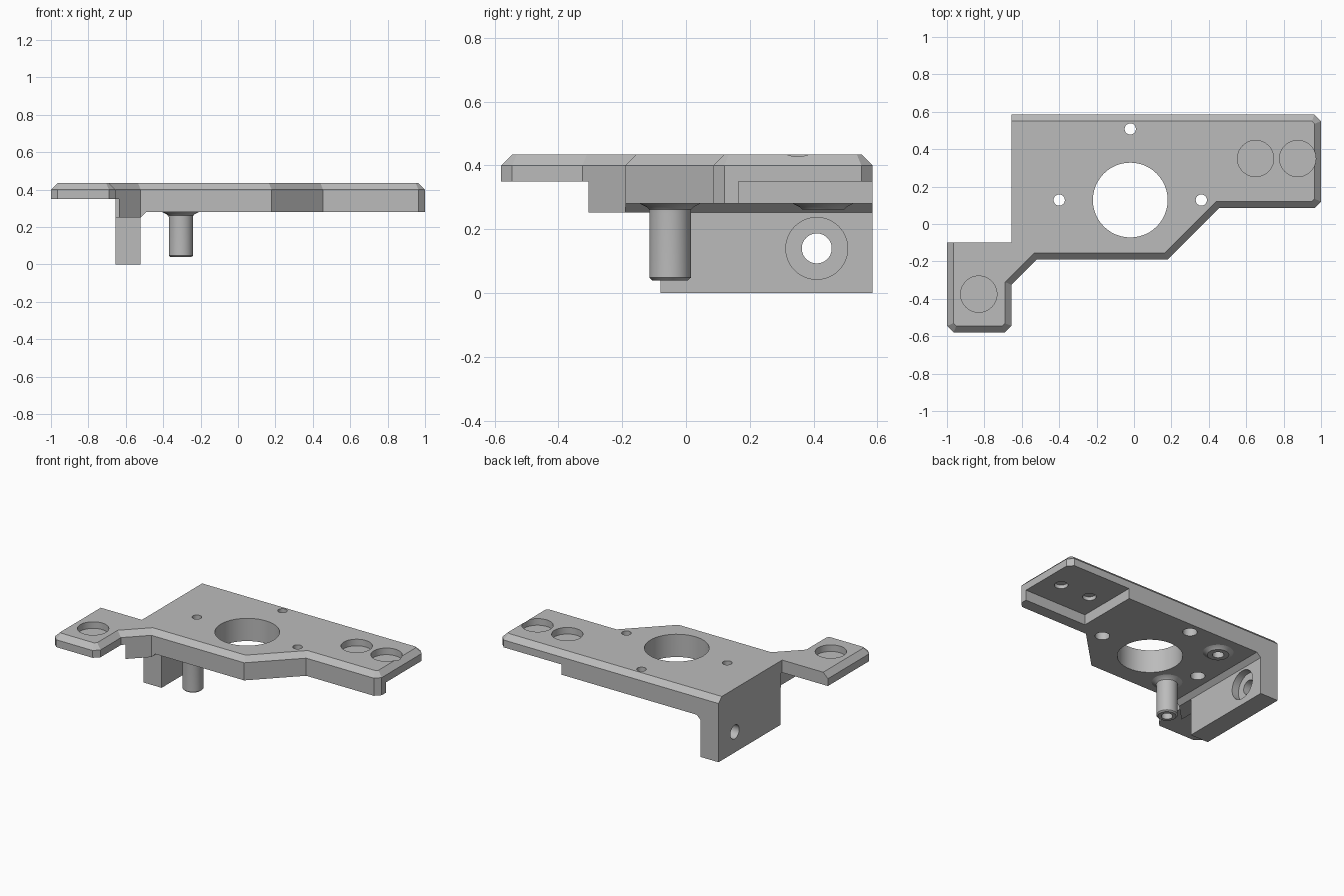
import bpy, bmesh, math
from mathutils import Vector, Matrix

if "Cube" in bpy.data.objects:
    bpy.data.objects.remove(bpy.data.objects["Cube"], do_unlink=True)

grey = bpy.data.materials.new("plain grey")
grey.use_nodes = True
colour = (0.5, 0.5, 0.5, 1)
grey.diffuse_color = colour
grey.node_tree.nodes["Principled BSDF"].inputs["Base Color"].default_value = colour


def make(name, bm):
    bmesh.ops.recalc_face_normals(bm, faces=bm.faces)
    mesh = bpy.data.meshes.new(name)
    bm.to_mesh(mesh)
    bm.free()
    mesh.materials.append(grey)
    ob = bpy.data.objects.new(name, mesh)
    bpy.context.collection.objects.link(ob)
    return ob


def loft(name, rings):
    """Skin equal-length rings of points and cap both ends."""
    bm = bmesh.new()
    rows = [[bm.verts.new(p) for p in ring] for ring in rings]
    for a, b in zip(rows, rows[1:]):
        for i in range(len(a)):
            j = (i + 1) % len(a)
            bm.faces.new((a[i], a[j], b[j], b[i]))
    bm.faces.new(rows[0])
    bm.faces.new(rows[-1])
    return make(name, bm)


def box(name, lo, hi):
    x0, y0, z0 = lo
    x1, y1, z1 = hi
    return loft(name, [[(x0, y0, z), (x1, y0, z), (x1, y1, z), (x0, y1, z)] for z in (z0, z1)])


def turned(name, x, y, profile, sides=48):
    """Vertical round part from (radius, height) pairs."""
    angles = [math.tau * i / sides for i in range(sides)]
    return loft(name, [[(x + r * math.cos(a), y + r * math.sin(a), z) for a in angles]
                       for r, z in profile])


def drill(x, y, r, z0, z1):
    return turned("drill", x, y, [(r, z0), (r, z1)])


def combine(target, tool, operation="DIFFERENCE"):
    mod = target.modifiers.new("combine", "BOOLEAN")
    mod.operation, mod.solver, mod.object = operation, "EXACT", tool
    bpy.context.view_layer.objects.active = target
    bpy.ops.object.modifier_apply(modifier=mod.name)
    bpy.data.objects.remove(tool, do_unlink=True)


def inset(points, widths):
    """Move each edge of a counterclockwise outline inwards by its own width."""
    lines = []
    for i, p in enumerate(points):
        p, q = Vector(p), Vector(points[(i + 1) % len(points)])
        n = Vector((p.y - q.y, q.x - p.x)).normalized()
        lines.append((n, n.dot(p) + widths[i]))
    result = []
    for i in range(len(points)):
        (n, d), (m, e) = lines[i - 1], lines[i]
        result.append(Matrix((n, m)).inverted() @ Vector((d, e)))
    return result


# Bracket blank: outline with a chamfered top edge, full height
outline = [(-1, -.1), (-1, -.545), (-.965, -.58), (-.69, -.58), (-.655, -.545),
           (-.655, -.325), (-.52, -.19), (.18, -.19), (.455, .085), (.965, .085),
           (1, .12), (1, .55), (.965, .585), (-.655, .585), (-.655, -.1)]
BEVEL, TOP = .035, .435
widths = [BEVEL] * 13 + [0, 0]
bracket = loft("bracket_plate", [[(x, y, z) for x, y in pts] for pts, z in (
    (outline, 0), (outline, TOP - BEVEL), (inset(outline, widths), TOP))])

# Underside clearance, leaving the side wall and its sloped root
under = [(-.52, -.1), (1.1, -.1), (1.1, .28), (-.49, .28), (-.52, .252)]
combine(bracket, loft("under_cut", [[(x, y, z) for x, z in under] for y in (-.8, .8)]))
for lo, hi in (((-1.1, -.8, -.1), (-.635, -.09, .35)),      # thin front ear
               ((-.7, -.8, -.1), (-.4, -.08, .252)),        # short end of wall
               ((.53, .165, .1), (1.1, .8, .35))):          # pocket under arm
    combine(bracket, box("cutter", lo, hi))

# Boss and hollow pin under the plate
flare = [(.066, .262), (.074, .27), (.094, .28), (.094, .31)]
combine(bracket, turned("boss", -.31, .43, flare), "UNION")
combine(bracket, turned("pin", -.305, -.05, [(.056, .04), (.065, .048)] + [(.065, .25)] + flare), "UNION")
combine(bracket, drill(-.31, .43, .035, .2, .36))
combine(bracket, drill(-.305, -.05, .035, 0, .2))

# Central bore and the three screw holes with wider undersides
cx, cy = -.02, .128
combine(bracket, drill(cx, cy, .2, .1, .6))
for dx, dy in ((-.38, 0), (.38, 0), (0, .38)):
    combine(bracket, drill(cx + dx, cy + dy, .03, .1, .6))
    combine(bracket, drill(cx + dx, cy + dy, .045, .1, .36))

# Shallow round seats on top, blind holes below
for x, y in ((-.83, -.375), (.65, .35), (.875, .35)):
    combine(bracket, drill(x, y, .097, .39, .6))
    combine(bracket, drill(x, y, .042, .3, .375))

# Counterbored hole across the side wall
for r, x0, x1 in ((.047, -.8, -.4), (.097, -.57, -.4)):
    tool = drill(0, 0, r, x0, x1)
    tool.data.transform(Matrix.Translation((0, .41, .14)) @ Matrix.Rotation(math.pi / 2, 4, "Y"))
    combine(bracket, tool)

bpy.ops.object.select_all(action="DESELECT")
bracket.select_set(True)
bpy.context.view_layer.objects.active = bracket
bpy.ops.object.shade_smooth_by_angle(angle=math.radians(25))
